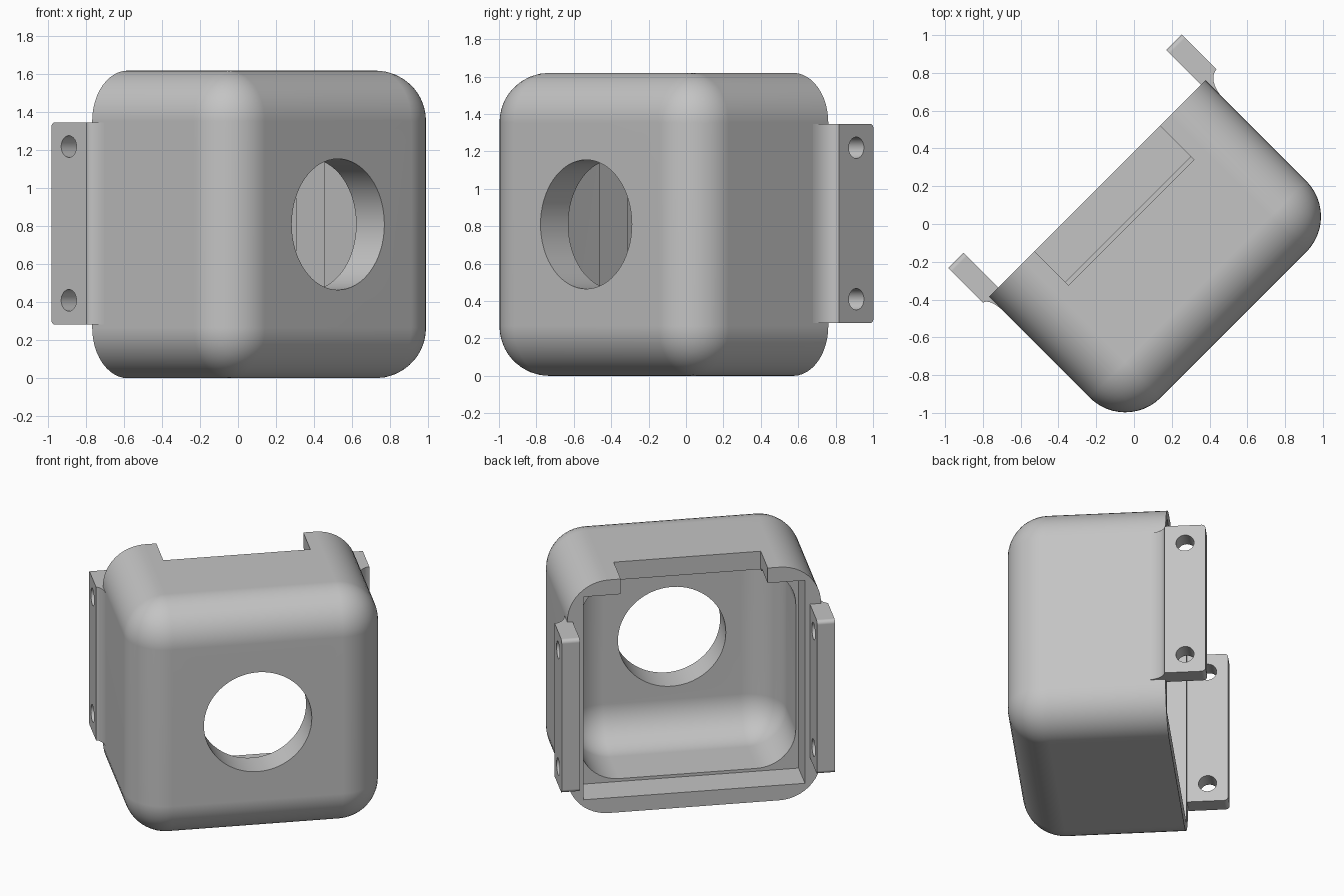
import bpy, bmesh, math
from mathutils import Matrix, Vector

cube = bpy.data.objects.get("Cube")
if cube:
    bpy.data.objects.remove(cube, do_unlink=True)

grey = bpy.data.materials.new("plain_grey")
grey.use_nodes = True
GREY = (0.55, 0.55, 0.55, 1)
grey.diffuse_color = GREY
grey.node_tree.nodes["Principled BSDF"].inputs["Base Color"].default_value = GREY

MID_X, MID_Z, BACK = -0.005, 0.81, 0.27
TURN = Matrix.Rotation(math.radians(45), 4, 'Z')


def finish(bm, name):
    bmesh.ops.recalc_face_normals(bm, faces=bm.faces)
    mesh = bpy.data.meshes.new(name)
    bm.to_mesh(mesh)
    bm.free()
    mesh.materials.append(grey)
    ob = bpy.data.objects.new(name, mesh)
    bpy.context.collection.objects.link(ob)
    return ob


def box(name, half, y0, y1, z0, z1, radius=0):
    """Box along local y; a radius rounds every edge but those at the back."""
    bm = bmesh.new()
    bmesh.ops.create_cube(bm, size=1)
    for v in bm.verts:
        v.co = (MID_X + 2 * half * v.co.x,
                y1 if v.co.y > 0 else y0,
                z1 if v.co.z > 0 else z0)
    if radius:
        edges = [e for e in bm.edges if min(v.co.y for v in e.verts) < y1 - 1e-4]
        bmesh.ops.bevel(bm, geom=edges, offset=radius, segments=12,
                        profile=0.5, affect='EDGES')
    return finish(bm, name)


def cylinder(name, radius, length, centre, axis):
    bm = bmesh.new()
    rot = Matrix.Rotation(math.pi / 2, 4, axis)
    bmesh.ops.create_cone(bm, cap_ends=True, segments=64, radius1=radius,
                          radius2=radius, depth=length,
                          matrix=Matrix.Translation(centre) @ rot)
    return finish(bm, name)


def activate(ob):
    bpy.ops.object.select_all(action='DESELECT')
    ob.select_set(True)
    bpy.context.view_layer.objects.active = ob


def cut(ob, cutters):
    activate(ob)
    for c in cutters:
        mod = ob.modifiers.new("cut", 'BOOLEAN')
        mod.operation, mod.solver, mod.object = 'DIFFERENCE', 'EXACT', c
        bpy.ops.object.modifier_apply(modifier=mod.name)
        bpy.data.objects.remove(c, do_unlink=True)


def shade(ob):
    ob.matrix_world = TURN
    activate(ob)
    bpy.ops.object.shade_smooth_by_angle(angle=math.radians(30))
    mod = ob.modifiers.new("even_normals", 'WEIGHTED_NORMAL')
    mod.keep_sharp = True


# Rounded housing, hollow and open at the back
housing = box("housing", 0.811, -0.75, BACK, 0, 1.62, 0.266)
cut(housing, [
    box("cavity", 0.69, -0.54, 0.15, 0.125, 1.495, 0.25),
    box("lid_recess", 0.708, 0.04, 0.5, 0.105, 1.515),
    box("top_notch", 0.47, 0.015, 0.5, 1.2, 1.9),
    cylinder("lens_hole", 0.345, 0.6, (MID_X, -0.7, MID_Z), 'X'),
])
shade(housing)


# Mounting tabs behind each side wall, blended into it by a concave fillet
def tab(name, side, inner, outer, wall, reach):
    end = BACK - reach
    fillet = []
    for i in range(9):
        a = math.radians(90) * i / 8
        fillet.append((outer - (outer - wall) * math.sin(a),
                       end + (reach - 0.01) * (1 - (1 - math.cos(a))) ))
    # Concave quarter curve, tangent to the wall
    fillet = [(wall + (outer - wall) * (1 - math.sin(math.pi / 2 * i / 8)),
               end + reach * math.cos(math.pi / 2 * i / 8)) for i in range(9)]
    profile = [(inner, 0.53), (outer, 0.53)] + fillet + [(inner, end)]
    bm = bmesh.new()
    face = bm.faces.new([bm.verts.new((side * x, y, 0.282)) for x, y in profile])
    top = bmesh.ops.extrude_face_region(bm, geom=[face])
    for v in top["geom"]:
        if isinstance(v, bmesh.types.BMVert):
            v.co.z = 1.347
    # Soften the rear corners
    edges = [e for e in bm.edges
             if all(v.co.y > 0.529 for v in e.verts)
             and abs(e.verts[0].co.z - e.verts[1].co.z) < 0.01]
    bmesh.ops.bevel(bm, geom=edges, offset=0.025, segments=5,
                    profile=0.5, affect='EDGES')
    ob = finish(bm, name)
    cut(ob, [cylinder("screw_hole", 0.057, 0.5, (side * outer, 0.4, z), 'Y')
             for z in (0.41, 1.22)])
    shade(ob)


tab("left_mounting_tab", 1, 0.772, 0.888, 0.805, 0.13)
tab("right_mounting_tab", -1, 0.745, 0.86, 0.815, 0.11)
